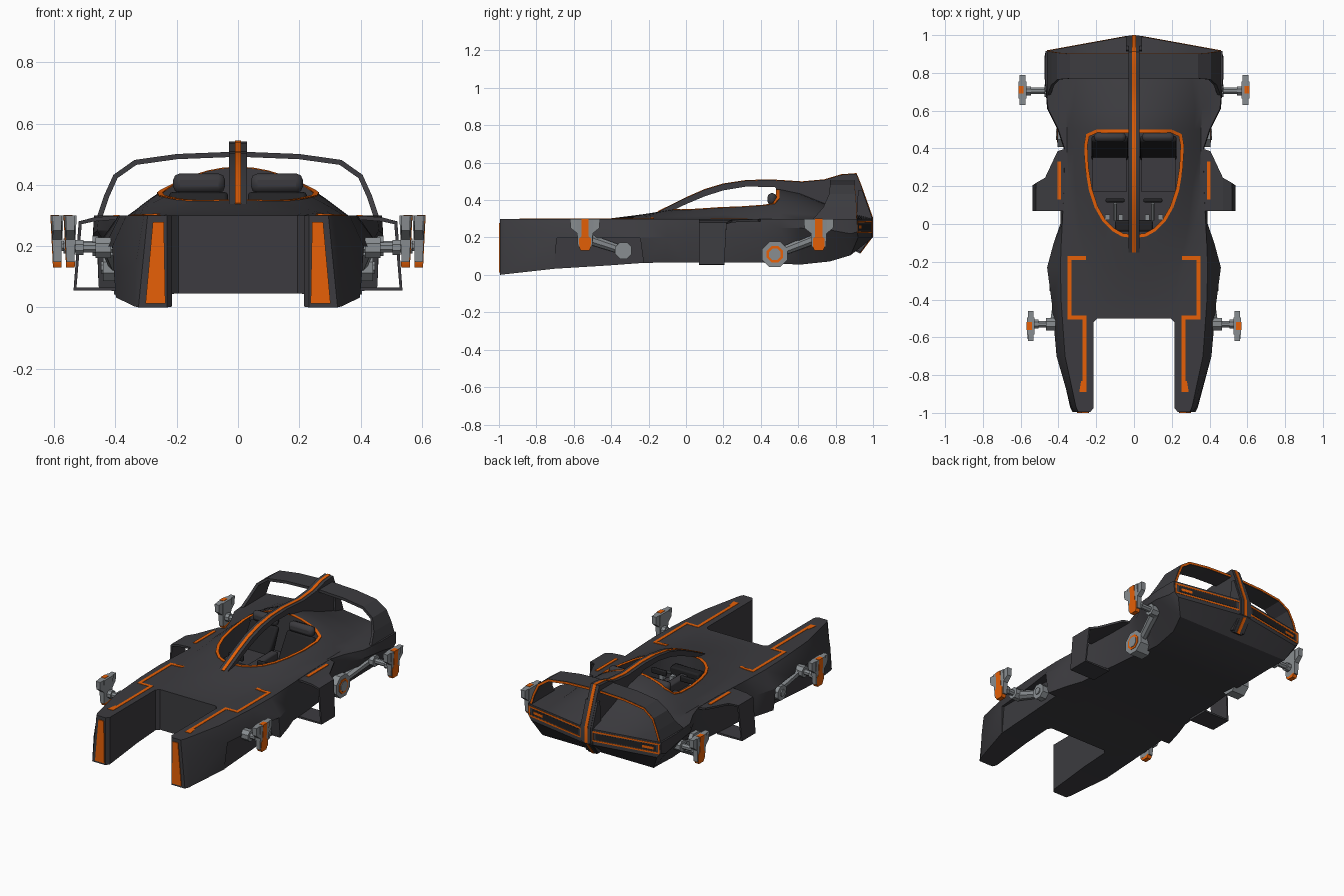
import bpy, bmesh, math
from mathutils import Vector

if "Cube" in bpy.data.objects:
    bpy.data.objects.remove(bpy.data.objects["Cube"])


def material(name, rgb):
    m = bpy.data.materials.new(name)
    m.use_nodes = True
    m.diffuse_color = (*rgb, 1)
    m.node_tree.nodes["Principled BSDF"].inputs["Base Color"].default_value = (*rgb, 1)
    return m


CHARCOAL = material("charcoal", (0.045, 0.044, 0.050))
BLACK = material("seat_black", (0.016, 0.016, 0.018))
ORANGE = material("orange", (0.80, 0.118, 0.002))
GREY = material("steel_grey", (0.25, 0.27, 0.285))


def shade(me):
    me.shade_smooth()
    me.set_sharp_from_angle(angle=math.radians(30))


def build(name, verts, faces, mat, mirror=False, bevel=0, solid=0):
    """Mesh object with outward normals and optional modifiers."""
    bm = bmesh.new()
    vs = [bm.verts.new(v) for v in verts]
    for f in faces:
        bm.faces.new([vs[i] for i in f])
    bmesh.ops.recalc_face_normals(bm, faces=bm.faces)
    me = bpy.data.meshes.new(name)
    bm.to_mesh(me)
    bm.free()
    me.materials.append(mat)
    ob = bpy.data.objects.new(name, me)
    bpy.context.collection.objects.link(ob)
    if solid:
        mod = ob.modifiers.new("Thickness", 'SOLIDIFY')
        mod.thickness, mod.offset = solid, 0
    else:
        shade(me)
    if bevel:
        mod = ob.modifiers.new("Bevel", 'BEVEL')
        mod.width, mod.segments = bevel, 2
    if mirror:
        ob.modifiers.new("Mirror", 'MIRROR')
    return ob


def bridge(rings, n, closed=False):
    """Quads joining consecutive closed rings of n points."""
    last = rings if closed else rings - 1
    return [(r * n + i, r * n + (i + 1) % n,
             (r + 1) % rings * n + (i + 1) % n, (r + 1) % rings * n + i)
            for r in range(last) for i in range(n)]


def prism(name, pts, axis, lo, hi, mat, **kw):
    """Polygon extruded along an axis."""
    place = {'x': lambda u, v, t: (t, u, v), 'y': lambda u, v, t: (u, t, v),
             'z': lambda u, v, t: (u, v, t)}[axis]
    n = len(pts)
    verts = [place(u, v, t) for t in (lo, hi) for u, v in pts]
    return build(name, verts, bridge(2, n) + [range(n), range(n, 2 * n)], mat, **kw)


def box(name, c, s, mat, **kw):
    x, y, z = (v / 2 for v in s)
    pts = [(c[0] - x, c[1] - y), (c[0] + x, c[1] - y), (c[0] + x, c[1] + y), (c[0] - x, c[1] + y)]
    return prism(name, pts, 'z', c[2] - z, c[2] + z, mat, **kw)


def sweep(name, path, axis, a, b, mat, closed=False, **kw):
    """Rectangle (half sizes a along axis, b across) swept along a mitred path."""
    path, axis, verts, n = [Vector(p) for p in path], Vector(axis), [], len(path)
    for i, p in enumerate(path):
        before = path[i - 1] if i or closed else p
        after = path[(i + 1) % n] if i < n - 1 or closed else p
        d0, d1 = (p - before).normalized(), (after - p).normalized()
        t = (d0 + d1).normalized()
        side = t.cross(axis).normalized() * b / max(0.5, t.dot(d1 if d1.length else d0))
        verts += [p + axis * a + side, p + axis * a - side, p - axis * a - side, p - axis * a + side]
    caps = [] if closed else [range(4), range(4 * n - 4, 4 * n)]
    return build(name, verts, bridge(n, 4, closed) + caps, mat, **kw)


def rod(name, p, q, r, mat, sides=8, r2=None):
    p, q = Vector(p), Vector(q)
    d = (q - p).normalized()
    u = d.orthogonal().normalized() if abs(d.x) < 0.9 else Vector((0, 0, 1)).cross(d).normalized()
    w = d.cross(u)
    angs = [(i + 0.5) * 2 * math.pi / sides for i in range(sides)]
    verts = [c + (u * math.cos(a) + w * math.sin(a)) * k for c, k in ((p, r), (q, r2 or r)) for a in angs]
    return build(name, verts, bridge(2, sides) + [range(sides), range(sides, 2 * sides)], mat, mirror=True)


# Hull stations: y, hump height, hump half width, shoulder, waist, waist z, floor half width, floor z
STATIONS = [
    (-.995, 0, .20, .295, .31, .15, .325, .0), (-.97, 0, .20, .307, .332, .15, .338, .003),
    (-.7, 0, .22, .365, .41, .2, .40, .033), (-.42, 0, .24, .385, .435, .2, .43, .05),
    (-.23, .024, .26, .39, .46, .2, .455, .064), (-.1, .045, .30, .385, .425, .2, .42, .066),
    (0, .06, .32, .38, .39, .2, .385, .066), (.2, .115, .345, .37, .385, .2, .37, .066),
    (.4, .15, .355, .368, .372, .22, .35, .066), (.5, .158, .355, .40, .405, .25, .335, .06),
    (.61, .135, .36, .455, .46, .25, .335, .055), (.77, .07, .34, .47, .473, .24, .35, .072),
    (.88, .03, .33, .47, .475, .22, .39, .105), (1, 0, .32, .468, .465, .23, .44, .2)]
DECK, HUMP_STEPS = 0.3, 10


def deck_z(x, y):
    """Height of the hull's upper surface."""
    for s, e in zip(STATIONS, STATIONS[1:]):
        if s[0] <= y <= e[0]:
            f = (y - s[0]) / (e[0] - s[0])
            h, w = (s[k] + (e[k] - s[k]) * f for k in (1, 2))
            return DECK + h * max(0, 1 - (x / w) ** 2)
    return DECK


def tail_y(x):
    return 1 - 0.085 * abs(x) / 0.47


def hull_ring(s):
    y, h, w, shoulder, waist, wz, floor, fz = s
    ts = [i / HUMP_STEPS for i in range(HUMP_STEPS + 1)]
    half = [(w * t, DECK + h * (1 - t * t)) for t in ts]
    half += [(shoulder, DECK), (waist, wz), (floor, fz), (0, fz)]
    loop = half + [(-x, z) for x, z in half[-2:0:-1]]
    return [(x, tail_y(x) if y == 1 else y, z) for x, z in loop]


# Hull: lofted, then cut for the nose fork, the cockpit and the front arm recesses
rings = [hull_ring(s) for s in STATIONS]
n = len(rings[0])
mid = n // 2
faces = bridge(len(rings), n)
for base in (0, n * (len(rings) - 1)):
    faces.append([base + i for i in range(mid + 1)])
    faces.append([base + i % n for i in range(mid, n + 1)])
hull = build("hull", [v for r in rings for v in r], faces, CHARCOAL)

RIM = [(0, -.065), (.06, -.058), (.11, -.03), (.16, .02), (.2, .09), (.23, .18), (.25, .3),
       (.255, .42), (.245, .47), (.2, .49), (.15, .49), (.1, .49), (.05, .49), (0, .49)]
rim = RIM + [(-x, y) for x, y in RIM[-2:0:-1]]
half_fork = [(.235, -1.1), (.235, -1), (.215, -.975), (.215, -.52), (.195, -.5)]
fork = half_fork + [(-x, y) for x, y in half_fork[::-1]]
recess = [(-.72, -.1), (-.69, .198), (-.245, .198), (-.205, -.1)]
for cutter in (prism("fork_cutter", fork, 'z', -.1, .5, CHARCOAL),
               prism("cockpit_cutter", rim, 'z', .2, .7, CHARCOAL),
               prism("left_recess_cutter", recess, 'x', .397, .7, CHARCOAL),
               prism("right_recess_cutter", recess, 'x', -.7, -.397, CHARCOAL)):
    cutter.hide_render = True
    mod = hull.modifiers.new("Cut", 'BOOLEAN')
    mod.operation, mod.solver, mod.object = 'DIFFERENCE', 'EXACT', cutter
    graph = bpy.context.evaluated_depsgraph_get()
    cut = bpy.data.meshes.new_from_object(hull.evaluated_get(graph))
    hull.modifiers.clear()
    hull.data = cut
    bpy.data.objects.remove(cutter)
shade(hull.data)

# Orange hull trim
Z, Y, X = (0, 0, 1), (0, 1, 0), (1, 0, 0)
sweep("cockpit_rim", [(x, y, deck_z(x, y)) for x, y in rim], Z, .002, .009, ORANGE, closed=True)
line = [(.255, -.18), (.342, -.18), (.342, -.495), (.262, -.495), (.262, -.89)]
sweep("deck_stripe", [(x, y, deck_z(x, y)) for x, y in line], Z, .002, .01, ORANGE, mirror=True)
prism("deck_stripe_end", [(.265, -.89), (.29, -.89), (.28, -.83), (.265, -.83)], 'z', .298, .302, ORANGE, mirror=True)
prism("nose_light", [(.242, .278), (.278, .278), (.302, .012), (.237, .012)], 'y', -1, -.99, ORANGE, mirror=True)

# Cockpit interior: two seats with headrests, console and steering gear
box("seat_cushion", (.13, .27, .215), (.18, .2, .04), CHARCOAL, mirror=True)
prism("seat_back", [(.33, .2), (.40, .2), (.47, .37), (.44, .38)], 'x', .032, .225, BLACK, mirror=True, bevel=.012)
box("headrest", (.127, .46, .405), (.17, .05, .064), CHARCOAL, mirror=True, bevel=.022)
box("centre_console", (0, .17, .23), (.05, .4, .07), CHARCOAL, bevel=.008)
box("dashboard", (0, -.01, .26), (.2, .06, .06), BLACK, bevel=.01)
rod("steering_column", (.1, .02, .25), (.1, .11, .29), .01, GREY)
box("steering_yoke", (.1, .125, .295), (.1, .02, .035), BLACK, mirror=True, bevel=.006)
for x in (.07, .14):
    box("pedal", (x, .035, .225), (.025, .03, .04), GREY, mirror=True)

# Spine: arch over the cockpit running into the tail fin
crest = [(-.15, .338), (-.08, .372), (0, .412), (.1, .456), (.2, .486), (.32, .504), (.45, .508),
         (.62, .497), (.74, .508), (.83, .535), (.91, .541), (.935, .48), (.997, .305), (.997, .205), (.93, .115)]
under = [(.88, .14), (.88, .28), (.7, .34), (.52, .41), (.475, .47), (.32, .472), (.2, .452),
         (.1, .42), (0, .378), (-.09, .335)]
prism("spine", crest + under, 'x', -.03, .03, CHARCOAL)
prism("fin_base", [(.92, .45), (.943, .45), (.995, .305), (.995, .207), (.935, .125), (.9, .13)], 'x', -.042, .042, CHARCOAL)
sweep("spine_stripe", [(0, y, z) for y, z in crest], X, .010, .003, ORANGE)

# Rear wing hoop: x, z, front y, back y
HOOP = [(0, .5, .77, .9), (.2, .492, .77, .9), (.335, .473, .77, .9), (.4, .427, .765, .905),
        (.43, .36, .735, .91), (.455, .285, .67, .91)]
hoop = [(-x, z, f, b) for x, z, f, b in HOOP[:0:-1]] + HOOP
verts = [(x, y, z) for x, z, f, b in hoop for y in (f, b)]
build("rear_wing", verts, [(2 * i, 2 * i + 1, 2 * i + 3, 2 * i + 2) for i in range(len(hoop) - 1)],
      CHARCOAL, solid=.017)
sweep("wing_trim", [(x, b, z) for x, z, f, b in hoop], Y, .002, .006, ORANGE)

# Tail fascia with trim and lamps
edge = [(.04, .284), (.455, .284), (.452, .228), (.04, .228)]
sweep("tail_trim", [(x, tail_y(x) - .001, z) for x, z in edge], Y, .003, .005, ORANGE, closed=True, mirror=True)


def tail_plate(name, x0, x1, z0, z1, mat, lift):
    corners = [(x0, z0), (x1, z0), (x1, z1), (x0, z1)]
    verts = [(x, tail_y(x) + d, z) for d in (-.004, lift) for x, z in corners]
    build(name, verts, bridge(2, 4) + [range(4), range(4, 8)], mat, mirror=True)


tail_plate("tail_panel", .06, .435, .238, .274, BLACK, .001)
tail_plate("tail_lamp", .35, .42, .247, .263, ORANGE, .002)

# Side ducts: x, z, back y
DUCT = [(.36, .292, .4), (.405, .292, .385), (.47, .287, .245), (.515, .276, .217), (.532, .06, .205), (.36, .06, .205)]
verts = [(x, y, z) for x, z, b in DUCT for y in (.07, b)]
build("side_duct", verts, [(2 * i, 2 * i + 1, 2 * i + 3, 2 * i + 2) for i in range(len(DUCT) - 1)],
      CHARCOAL, solid=.013, mirror=True)
box("duct_stripe", (.396, .23, .299), (.02, .2, .006), ORANGE, mirror=True)


# Hover pods: T-shaped float, thinner at foot and wing tips, with an orange core on the outer side
def pod(label, x, y):
    shell = [(.08, .3), (.077, .25), (.042, .222), (.038, .148)]
    inner = [(.045, .3), (.044, .235)]
    core = [(.02, .302), (.02, .205), (.032, .192), (.03, .145), (.022, .13)]

    def slab(part, half, reach, mat):
        pts = half + [(-u, v) for u, v in half[::-1]]
        k = len(pts)
        verts = [(x + reach(s, u, v), y + u, v) for s in (-1, 1) for u, v in pts]
        build(label + part, verts, bridge(2, k) + [range(k), range(k, 2 * k)], mat, mirror=True)

    def thick(v):
        return .012 + .05 * (v - .13)

    slab("_pod", shell, lambda s, u, v: s * thick(v) * (.75 if abs(u) > .05 else .95), GREY)
    slab("_pod_block", inner + shell[2:], lambda s, u, v: s * thick(v), GREY)
    slab("_pod_core", core, lambda s, u, v: s * (thick(v) + .002) if s > 0 or v < .147 else -.006, ORANGE)


pod("front", .547, -.54)
pod("rear", .59, .71)

# Pod arms: axle, knuckle, trailing link and hub
for label, px, knee, hub, r in (("front", .54, (.44, -.53, .195), (.41, -.335, .13), .048),
                                ("rear", .58, (.45, .705, .2), (.375, .475, .11), .074)):
    kx, ky, kz = knee
    rod(label + "_axle", (kx - .04, ky, kz), (px, ky, kz), .018, GREY)
    rod(label + "_axle_collar", (px - .035, ky, kz), (px - .01, ky, kz), .026, GREY)
    rod(label + "_knuckle", (kx - .025, ky, kz), (kx + .025, ky, kz), .036, GREY)
    rod(label + "_link", (kx - .022, ky, kz), (hub[0] - .015, *hub[1:]), .03, GREY, r2=.024)
    rod(label + "_hub", (hub[0] - .06, *hub[1:]), (hub[0] + .03, *hub[1:]), r, GREY)
    if label == "rear":
        rod("rear_hub_ring", hub, (hub[0] + .033, *hub[1:]), .047, ORANGE)
    rod(label + "_hub_cap", hub, (hub[0] + .037, *hub[1:]), r * .45, GREY)
